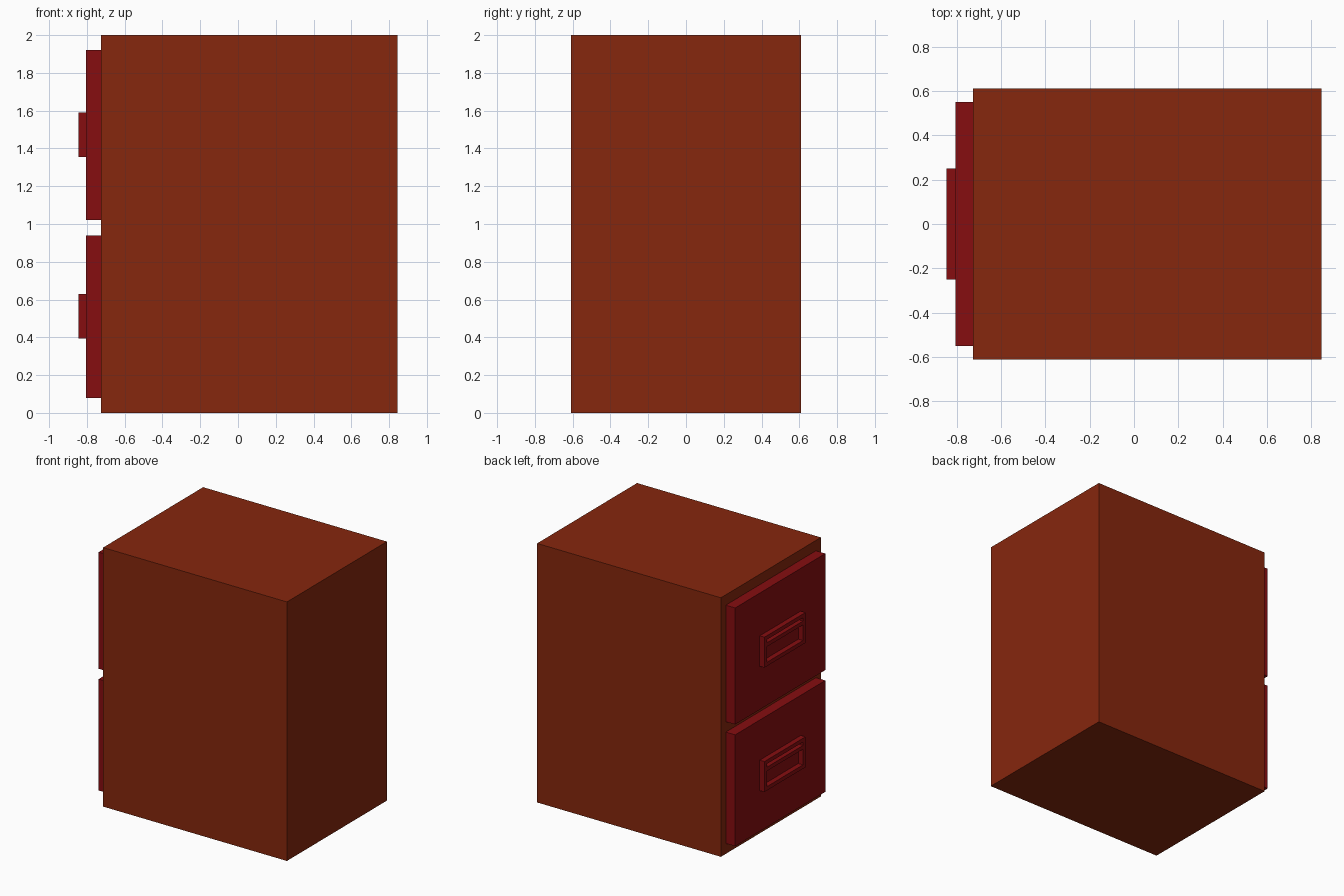
import bpy
import bmesh

if "Cube" in bpy.data.objects:
    bpy.data.objects.remove(bpy.data.objects["Cube"])


def material(name, rgb):
    m = bpy.data.materials.new(name)
    m.diffuse_color = (*rgb, 1)
    m.use_nodes = True
    m.node_tree.nodes["Principled BSDF"].inputs["Base Color"].default_value = m.diffuse_color
    return m


def boxes(name, mat, *bounds):
    """One object made of boxes given as ((x0, x1), (y0, y1), (z0, z1))."""
    bm = bmesh.new()
    for spans in bounds:
        cube = bmesh.ops.create_cube(bm, size=1)
        for v in cube["verts"]:
            v.co = [a + (c + 0.5) * (b - a) for c, (a, b) in zip(v.co, spans)]
    mesh = bpy.data.meshes.new(name)
    bm.to_mesh(mesh)
    bm.free()
    mesh.materials.append(mat)
    obj = bpy.data.objects.new(name, mesh)
    bpy.context.collection.objects.link(obj)
    return obj


brown = material("brown_case", (0.24, 0.02, 0.004))
red = material("red_drawer", (0.24, 0.004, 0.005))

# Cabinet case
boxes("cabinet_case", brown, ((-0.725, 0.845), (-0.61, 0.61), (0, 2)))

# Drawer fronts with framed pulls
BAR = 0.03
for label, z0, z1, h0 in (("lower", 0.08, 0.94, 0.395), ("upper", 1.02, 1.92, 1.355)):
    boxes(f"{label}_drawer_front", red, ((-0.805, -0.725), (-0.55, 0.55), (z0, z1)))
    h1 = h0 + 0.235
    x = (-0.845, -0.805)
    inner = (-0.25 + BAR, 0.25 - BAR)
    boxes(f"{label}_drawer_pull", red,
          (x, (-0.25, inner[0]), (h0, h1)),
          (x, (inner[1], 0.25), (h0, h1)),
          (x, inner, (h0, h0 + BAR)),
          (x, inner, (h1 - BAR, h1)),
          (x, inner, (h1 - 0.085, h1 - 0.055)))
